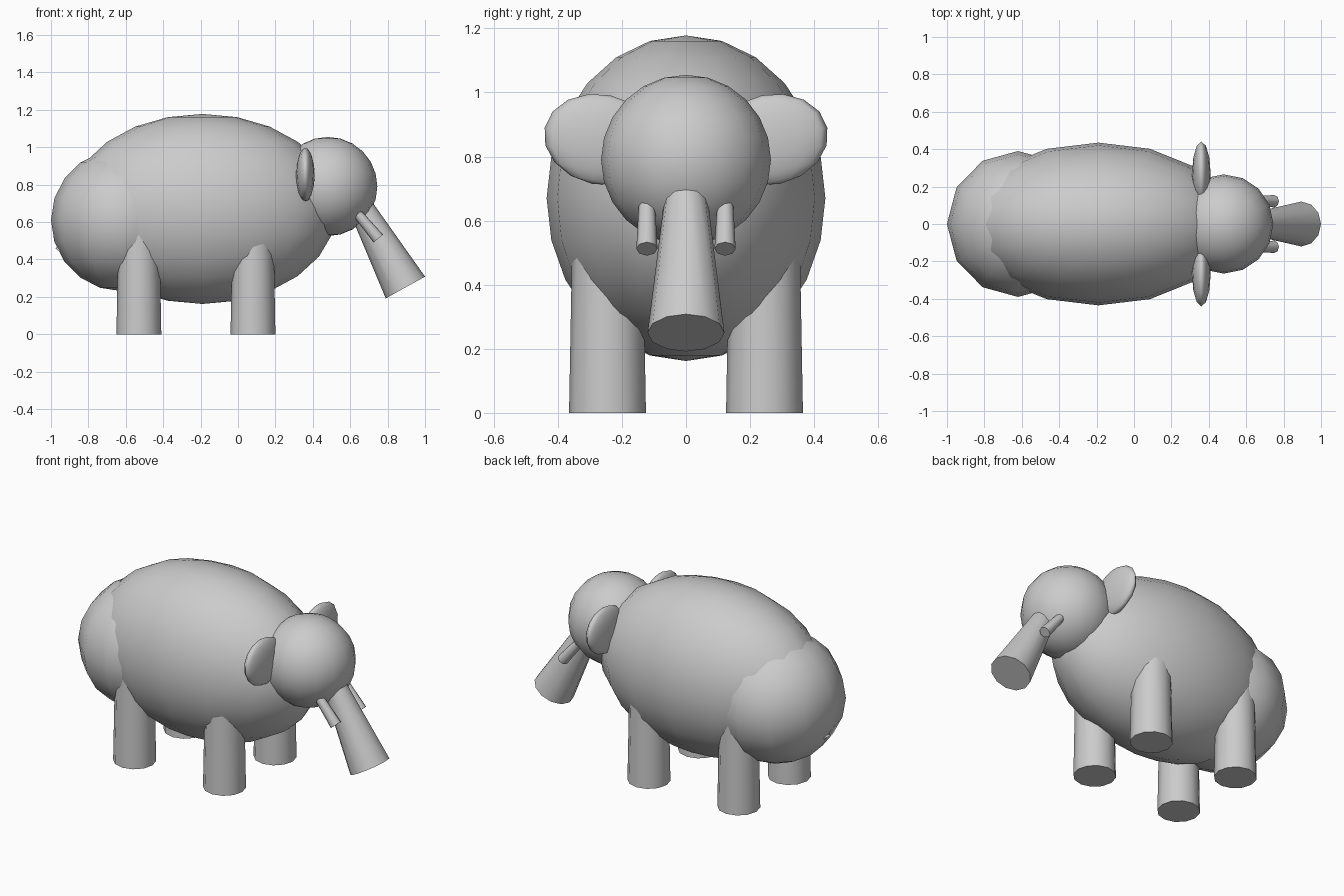
import bpy
from math import radians
from mathutils import Vector

if "Cube" in bpy.data.objects:
    bpy.data.objects.remove(bpy.data.objects["Cube"])


def ball(name, centre, radii, segments, rings, tilt=0):
    """Smooth ellipsoid, optionally tilted about x (degrees)."""
    bpy.ops.mesh.primitive_uv_sphere_add(segments=segments, ring_count=rings, radius=1,
                                         location=centre, rotation=(radians(tilt), 0, 0))
    ob = bpy.context.object
    ob.name = name
    ob.scale = radii
    bpy.ops.object.shade_smooth()
    return ob


def limb(name, start, end, r_start, r_end, sides):
    """Tapered round bar from start to end with flat caps."""
    a, b = Vector(start), Vector(end)
    bpy.ops.mesh.primitive_cone_add(vertices=sides, radius1=r_start, radius2=r_end,
                                    depth=(b - a).length, location=(a + b) / 2)
    ob = bpy.context.object
    ob.name = name
    if abs((b - a).normalized().z) < 0.9999:
        # lean in the xz plane only, so the side vertices stay aligned
        d = b - a
        ob.rotation_euler = (0, Vector((0, 1)).angle_signed(Vector((d.x, d.z))), 0)
    bpy.ops.object.shade_smooth_by_angle(angle=radians(50))
    return ob


# Torso, rump and head
ball("body", (-0.19, 0, 0.67), (0.72, 0.435, 0.508), 16, 12)
ball("rump", (-0.62, 0, 0.61), (0.38, 0.39, 0.38), 12, 10)
ball("head", (0.48, 0, 0.79), (0.265, 0.265, 0.265), 16, 12)

# Trunk, flaring towards its tip
limb("trunk", (0.652, 0, 0.688), (0.895, 0, 0.25), 0.065, 0.12, 12)

# Tail stub poking out of the rump
limb("tail", (-0.85, 0, 0.59), (-0.957, 0, 0.444), 0.03, 0.022, 8)

# Mirrored parts
for side, s in (("left", 1), ("right", -1)):
    ball(side + "_ear", (0.36, s * 0.265, 0.853), (0.05, 0.18, 0.141), 12, 8, s * 12)
    limb(side + "_tusk", (0.622, s * 0.122, 0.665), (0.75, s * 0.122, 0.512), 0.025, 0.033, 8)
    for end, x in (("front", 0.08), ("rear", -0.53)):
        limb(f"{end}_{side}_leg", (x, s * 0.245, 0), (x, s * 0.245, 0.55), 0.12, 0.11, 12)
